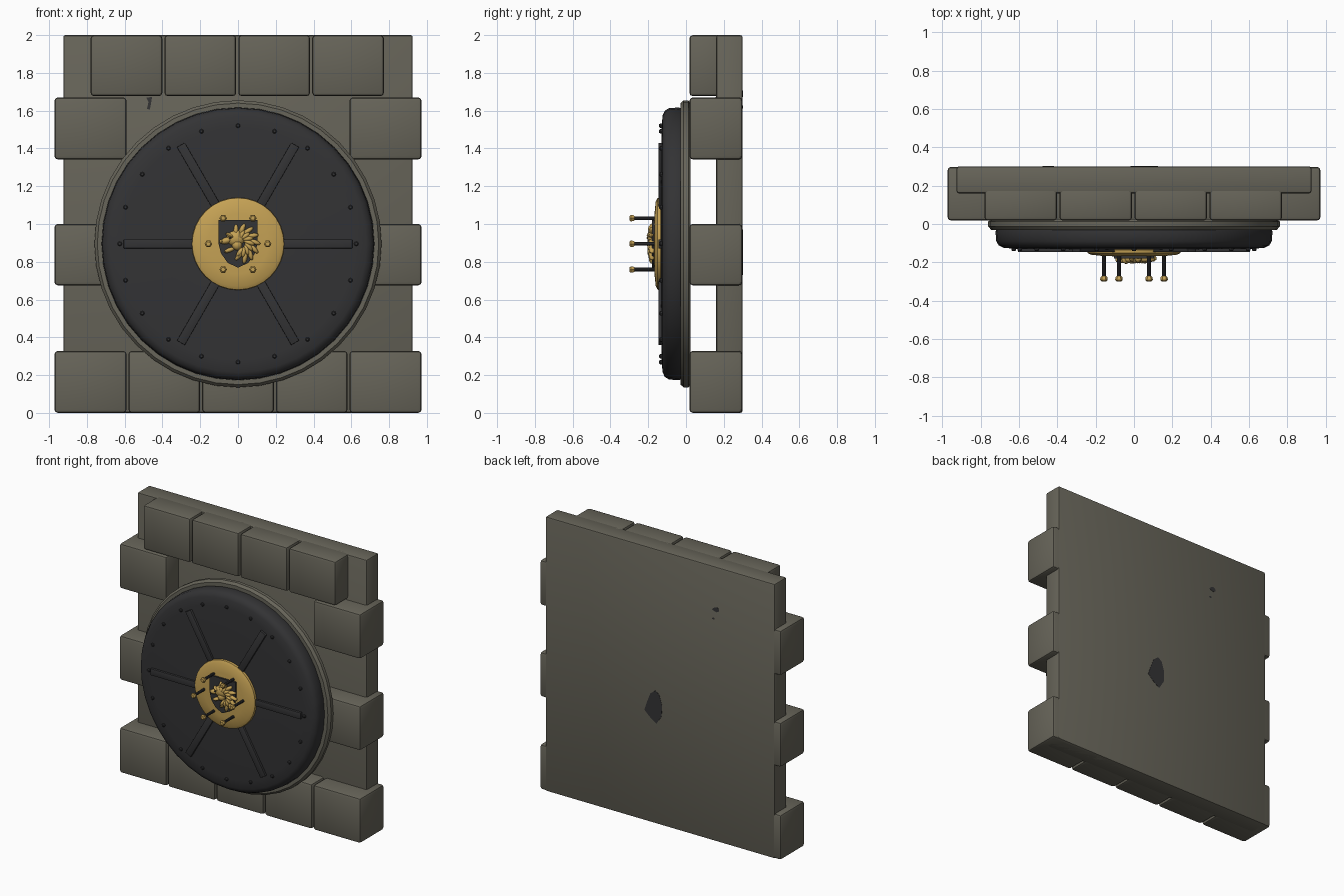
import bpy, bmesh, math
from mathutils import Matrix, Vector

if "Cube" in bpy.data.objects:
    bpy.data.objects.remove(bpy.data.objects["Cube"])

CZ = 0.895  # height of the door centre


def material(name, rgb):
    m = bpy.data.materials.new(name)
    m.diffuse_color = (*rgb, 1)
    m.use_nodes = True
    m.node_tree.nodes["Principled BSDF"].inputs["Base Color"].default_value = m.diffuse_color
    return m


STONE = material("grey_stone", (0.135, 0.128, 0.10))
IRON = material("dark_iron", (0.033, 0.033, 0.035))
GOLD = material("gold", (0.56, 0.36, 0.09))


def finish(name, bm, mat, smooth=True):
    bmesh.ops.recalc_face_normals(bm, faces=bm.faces)
    me = bpy.data.meshes.new(name)
    bm.to_mesh(me)
    bm.free()
    ob = bpy.data.objects.new(name, me)
    bpy.context.collection.objects.link(ob)
    me.materials.append(mat)
    if smooth:
        bpy.ops.object.select_all(action='DESELECT')
        ob.select_set(True)
        bpy.context.view_layer.objects.active = ob
        bpy.ops.object.shade_smooth_by_angle(angle=math.radians(35))
    return ob


def box(name, x, y, z, mat, bevel=0.0, spin=0.0):
    """Box from ranges; spin turns it about the door axis."""
    bm = bmesh.new()
    bmesh.ops.create_cube(bm, size=1)
    for v in bm.verts:
        for i, (a, b) in enumerate((x, y, z)):
            v.co[i] = a + (v.co[i] + 0.5) * (b - a)
    if bevel:
        bmesh.ops.bevel(bm, geom=bm.edges[:], offset=bevel, segments=2, profile=0.5, affect='EDGES')
    if spin:
        c = Vector((0, 0, CZ))
        bmesh.ops.rotate(bm, verts=bm.verts, cent=c, matrix=Matrix.Rotation(spin, 3, 'Y'))
    return finish(name, bm, mat)


def lathe(name, profile, mat, n, centre=(0, CZ)):
    """Turn (radius, y) points about a front-to-back axis."""
    bm = bmesh.new()
    rings = []
    for r, y in profile:
        rings.append([bm.verts.new((centre[0] + r * math.cos(2 * math.pi * k / n), y,
                                    centre[1] + r * math.sin(2 * math.pi * k / n))) for k in range(n)])
    for a, b in zip(rings, rings[1:]):
        for k in range(n):
            bm.faces.new((a[k], a[(k + 1) % n], b[(k + 1) % n], b[k]))
    bm.faces.new(rings[0])
    bm.faces.new(rings[-1])
    return finish(name, bm, mat)


def plate(name, pts, y0, y1, mat):
    """Extruded outline in the x-z plane."""
    bm = bmesh.new()
    f = bm.faces.new([bm.verts.new((x, y0, z)) for x, z in pts])
    g = bmesh.ops.extrude_face_region(bm, geom=[f])
    for v in g['geom']:
        if isinstance(v, bmesh.types.BMVert):
            v.co.y = y1
    return finish(name, bm, mat, False)


# wall slab and blocks
box("wall_slab", (-0.925, 0.925), (0.16, 0.30), (0, 2), STONE, 0.012)
for s in (-1, 1):
    for z0, z1 in ((0, 0.328), (0.675, 1.0), (1.342, 1.67)):
        box("side_block", tuple(sorted((s * 0.59, s * 0.972))), (0.018, 0.298), (z0, z1), STONE, 0.018)
for i in range(3):
    c = (i - 1) * 0.39
    box("bottom_block", (c - 0.19, c + 0.19), (0.018, 0.298), (0, 0.328), STONE, 0.018)
for i in range(4):
    c = (i - 1.5) * 0.391 - 0.004
    box("top_block", (c - 0.19, c + 0.19), (0.018, 0.20), (1.677, 2.0), STONE, 0.018)

# round frame and door
lathe("door_frame", [(0.70, 0.025), (0.745, 0.025), (0.76, 0.012), (0.76, -0.012),
                     (0.745, -0.03), (0.71, -0.03)], STONE, 40)
lathe("door", [(0.715, -0.02), (0.722, -0.04), (0.718, -0.09), (0.705, -0.112),
               (0.68, -0.124), (0.62, -0.129), (0.3, -0.132), (0.05, -0.132)], IRON, 40)

# spokes and rivets
for k in range(6):
    box("spoke", (0.2, 0.605), (-0.146, -0.12), (CZ - 0.024, CZ + 0.024), IRON, 0.003, k * math.pi / 3)
for k in range(20):
    a = k * math.pi / 10
    lathe("rivet", [(0.012, -0.12), (0.012, -0.136), (0.007, -0.142)], IRON, 8,
          (0.626 * math.cos(a), CZ + 0.626 * math.sin(a)))

# gold hub with six pegs
lathe("hub", [(0.235, -0.12), (0.245, -0.135), (0.243, -0.15), (0.225, -0.16),
              (0.16, -0.167), (0.04, -0.17)], GOLD, 32)
for k in range(6):
    a = k * math.pi / 3
    c = (0.157 * math.cos(a), CZ + 0.157 * math.sin(a))
    lathe("peg", [(0.01, -0.15), (0.01, -0.28)], IRON, 10, c)
    lathe("peg_head", [(0.012, -0.272), (0.018, -0.278), (0.02, -0.292), (0.012, -0.30)], GOLD, 6, c)

# shield plate
half = [(0.104, 1.02), (0.104, 0.90), (0.09, 0.845), (0.055, 0.795), (0, 0.768)]
plate("shield", half + [(-x, z) for x, z in reversed(half[:-1])], -0.165, -0.18, IRON)


# animal head relief, facing left
def lump(name, x, z, sx, sz, sy=0.02, y=-0.182, turn=0.0, mat=GOLD):
    bm = bmesh.new()
    bmesh.ops.create_icosphere(bm, subdivisions=2, radius=1)
    m = Matrix.Translation((x, y, z)) @ Matrix.Rotation(turn, 4, 'Y') @ Matrix.Diagonal((sx, sy, sz, 1))
    bmesh.ops.transform(bm, matrix=m, verts=bm.verts)
    return finish(name, bm, mat)


lump("skull", -0.012, 0.925, 0.05, 0.042, 0.024)
lump("brow", -0.04, 0.938, 0.028, 0.012, 0.026, turn=0.5)
lump("snout", -0.062, 0.912, 0.032, 0.018, 0.022, turn=-0.3)
lump("nose", -0.088, 0.908, 0.01, 0.011, 0.018)
lump("jaw", -0.045, 0.862, 0.03, 0.012, 0.02, turn=-0.35)
lump("cheek", -0.005, 0.89, 0.028, 0.03, 0.025)
lump("eye", -0.042, 0.926, 0.007, 0.005, 0.006, -0.203, mat=IRON)
lump("ear", 0.022, 0.972, 0.014, 0.024, 0.02, turn=0.3)
# mane tufts swept back in two layers
for i in range(9):
    a = math.radians(115 - i * 27)
    for r, ln, y in ((0.068, 0.036, -0.18), (0.042, 0.03, -0.187)):
        if i > 7 and r > 0.06:
            r = 0.055
        lump("mane_tuft", 0.018 + r * math.cos(a), 0.896 + r * 1.1 * math.sin(a),
             ln, 0.013, 0.018, y, -a + 0.45)

# dark patches showing through the wall
for x, z, w, h in ((0.05, 0.85, 0.075, 0.12), (-0.45, 1.69, 0.03, 0.018), (-0.43, 1.62, 0.012, 0.008)):
    shape = [(-0.2, 1), (0.35, 0.75), (0.75, 0.1), (1, -0.35), (0.3, -0.75),
             (-0.3, -1), (-0.85, -0.45), (-0.9, 0.2), (-0.6, 0.8)]
    plate("back_patch", [(x - w * (-px), z + h * pz) for px, pz in shape], 0.298, 0.3015, IRON)
plate("front_patch", [(-0.485, 1.67), (-0.455, 1.672), (-0.46, 1.64), (-0.467, 1.605),
                      (-0.482, 1.61), (-0.474, 1.645)], 0.1575, 0.162, IRON)
